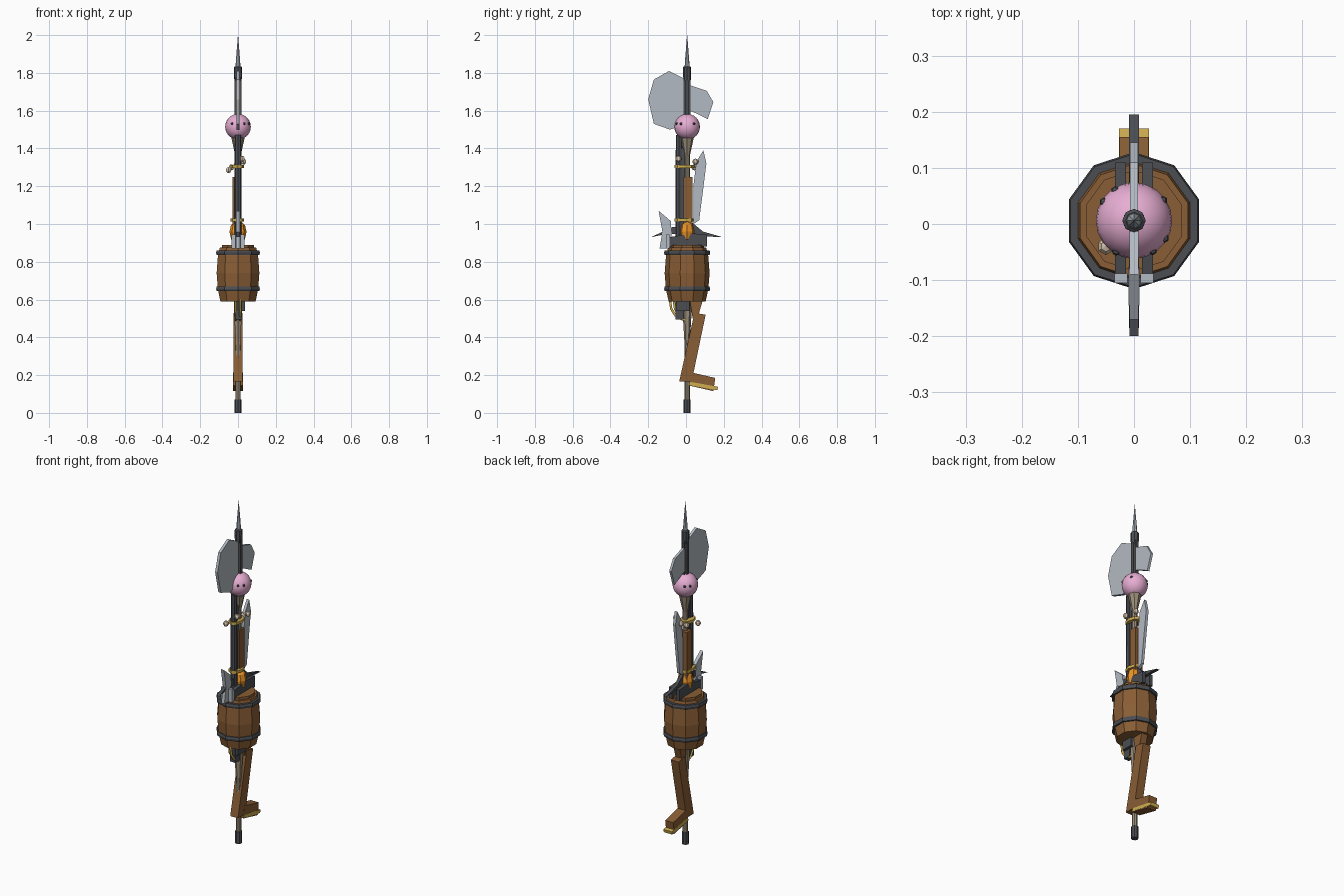
import bpy, bmesh, math
from mathutils import Vector

if "Cube" in bpy.data.objects:
    bpy.data.objects.remove(bpy.data.objects["Cube"])

CY = 0.006  # pole axis


def mat(name, r, g, b):
    m = bpy.data.materials.new(name)
    m.diffuse_color = (r, g, b, 1)
    m.use_nodes = True
    m.node_tree.nodes["Principled BSDF"].inputs["Base Color"].default_value = m.diffuse_color
    return m


WOOD = mat("wood", 0.25, 0.11, 0.035)
POLE = mat("pole_wood", 0.33, 0.27, 0.19)
IRON = mat("iron", 0.07, 0.075, 0.085)
STEEL = mat("steel", 0.45, 0.49, 0.54)
GOLD = mat("gold", 0.62, 0.42, 0.08)
PINK = mat("pink", 0.80, 0.42, 0.65)
ORANGE = mat("orange", 0.85, 0.30, 0.02)
BONE = mat("bone", 0.68, 0.55, 0.42)


def finish(name, bm, material):
    bmesh.ops.recalc_face_normals(bm, faces=bm.faces)
    me = bpy.data.meshes.new(name)
    bm.to_mesh(me)
    bm.free()
    ob = bpy.data.objects.new(name, me)
    bpy.context.collection.objects.link(ob)
    me.materials.append(material)
    return ob


def lathe(name, profile, material, n=8, x=0, y=CY, sx=1, sy=1, phase=math.pi / 2):
    """Stack of n-sided rings from (radius, z) pairs, capped at both ends."""
    bm = bmesh.new()
    rings = [[bm.verts.new((x + sx * r * math.cos(phase + i * math.tau / n),
                            y + sy * r * math.sin(phase + i * math.tau / n), z))
              for i in range(n)] for r, z in profile]
    for a, b in zip(rings, rings[1:]):
        for i in range(n):
            j = (i + 1) % n
            bm.faces.new((a[i], a[j], b[j], b[i]))
    bm.faces.new(rings[0])
    bm.faces.new(rings[-1])
    return finish(name, bm, material)


def plate(name, pts, x0, x1, material):
    """Outline in (y, z) extruded from x0 to x1."""
    bm = bmesh.new()
    f = bm.faces.new([bm.verts.new((x0, y, z)) for y, z in pts])
    new = bmesh.ops.extrude_face_region(bm, geom=[f])["geom"]
    bmesh.ops.translate(bm, vec=(x1 - x0, 0, 0),
                        verts=[v for v in new if isinstance(v, bmesh.types.BMVert)])
    return finish(name, bm, material)


def box(name, x0, x1, y0, y1, z0, z1, material):
    return plate(name, [(y0, z0), (y1, z0), (y1, z1), (y0, z1)], x0, x1, material)


def ball(name, c, r, material, u=8, v=6):
    bm = bmesh.new()
    bmesh.ops.create_uvsphere(bm, u_segments=u, v_segments=v, radius=r)
    bmesh.ops.translate(bm, vec=c, verts=bm.verts)
    return finish(name, bm, material)


# Pole, foot cap and lower taper
lathe("pole", [(0.014, 0.05), (0.014, 1.80)], POLE)
lathe("pole_foot_cap", [(0.019, 0), (0.019, 0.07)], IRON)
lathe("lower_taper", [(0.009, 0.28), (0.023, 0.52), (0.023, 0.60)], POLE, 6)

# Axe head: socket straps, collar, spike and blades
for s in (-1, 1):
    box("socket_strap", s * 0.009, s * 0.018, CY - 0.01, CY + 0.01, 1.55, 1.80, IRON)
    box("socket_strap_edge", -0.008, 0.008, CY + s * 0.011, CY + s * 0.019, 1.55, 1.80, IRON)
lathe("socket_collar", [(0.019, 1.76), (0.021, 1.78), (0.021, 1.83), (0.015, 1.835)], IRON)
lathe("top_spike", [(0.014, 1.82), (0.010, 1.88), (0.0005, 2.0)], STEEL)
plate("axe_blade", [(-0.01, 1.77), (-0.09, 1.81), (-0.17, 1.765), (-0.20, 1.66),
                    (-0.17, 1.53), (-0.085, 1.50), (-0.04, 1.515), (-0.01, 1.58)],
      -0.008, 0.008, STEEL)
plate("back_blade", [(0.02, 1.735), (0.11, 1.705), (0.145, 1.645), (0.115, 1.555),
                     (0.055, 1.585), (0.02, 1.60)], -0.007, 0.007, STEEL)

# Pink ball with dark studs and neck funnel
pink = ball("pink_ball", (0, CY, 1.515), 0.068, PINK, 20, 12)
bpy.context.view_layer.objects.active = pink
pink.select_set(True)
bpy.ops.object.shade_smooth_by_angle(angle=math.radians(40))
for a in (35, 122, 148, 240, 302, 330):
    d = Vector((math.cos(math.radians(a)), math.sin(math.radians(a)), 0.25)).normalized()
    ball("ball_stud", Vector((0, CY, 1.515)) + d * 0.065, 0.008, IRON, 6, 4)
lathe("neck_funnel", [(0.014, 1.36), (0.036, 1.46)], POLE)
for x, y, z in ((-0.05, -0.04, 1.285), (-0.035, 0.045, 1.30), (0.022, -0.04, 1.345),
                (0.03, 0.05, 1.33), (-0.01, 0.06, 1.31)):
    ball("bone_bead", (x, y, z), 0.016, BONE, 6, 5)

# Long gun: barrel, fore stock and gold bands
lathe("gun_barrel", [(0.019, 0.88), (0.017, 1.47)], IRON, 8, y=-0.037)
box("gun_rib", -0.01, 0.01, -0.03, -0.008, 0.9, 1.40, IRON)
box("fore_stock", -0.029, 0.018, -0.012, 0.034, 0.88, 1.25, WOOD)
for z in (1.02, 1.305):
    lathe("gold_band", [(0.042, z - 0.008), (0.042, z + 0.008)], GOLD, 8,
          x=-0.004, y=-0.008, sx=0.85, sy=1.25)

# Back feather blade
plate("back_knife", [(0.04, 1.0), (0.07, 1.02), (0.108, 1.32), (0.092, 1.39),
                     (0.055, 1.33), (0.04, 1.21)], -0.008, 0.008, STEEL)

# Keg, lid and iron hoops
lathe("keg", [(0.098, 0.59), (0.112, 0.655), (0.119, 0.74), (0.112, 0.83),
              (0.101, 0.875)], WOOD, 10)
lathe("keg_lid", [(0.09, 0.87), (0.09, 0.89)], WOOD, 10)
for z in (0.656, 0.848):
    lathe("keg_hoop", [(0.119, z - 0.012), (0.122, z), (0.119, z + 0.012)], IRON, 10)

# Lock blocks and front fin above the keg
for s in (-1, 1):
    plate("lock_block", [(-0.09, 0.88), (0.11, 0.88), (0.11, 0.945), (0.03, 0.95), (-0.09, 0.93)],
          s * 0.014, s * 0.034, IRON)
    box("lock_face", s * 0.012, s * 0.035, -0.105, -0.088, 0.87, 0.945, STEEL)
plate("front_fin", [(-0.145, 1.07), (-0.08, 1.015), (-0.075, 0.87), (-0.14, 0.87), (-0.125, 0.96)],
      -0.01, 0.01, STEEL)

# Orange bulb with pointed cap and dark side spikes
lathe("orange_bulb", [(0.015, 0.895), (0.035, 0.92), (0.043, 0.96), (0.035, 0.995),
                      (0.019, 1.01), (0.004, 1.065)], ORANGE, 8, sx=1.05, sy=0.95)
plate("front_spike", [(-0.185, 0.93), (-0.07, 0.985), (0.0, 0.975), (0.0, 0.94), (-0.09, 0.95)],
      -0.009, 0.009, IRON)
plate("rear_spike", [(0.195, 0.93), (0.09, 0.96), (0.03, 1.01), (0.02, 0.96), (0.09, 0.935)],
      -0.009, 0.009, IRON)

# Breech and curled trigger guards under the keg
box("breech", 0.008, 0.036, -0.05, 0.018, 0.54, 0.60, IRON)
box("breech_tail", -0.012, 0.02, -0.055, -0.012, 0.495, 0.60, IRON)
for k, (w, x) in enumerate(((0.0, 0.012), (0.02, -0.012))):
    cu = bpy.data.curves.new("trigger_guard", "CURVE")
    cu.dimensions = "3D"
    cu.bevel_depth = 0.007
    cu.bevel_resolution = 1
    sp = cu.splines.new("POLY")
    path = [(-0.085 + w, 0.60), (-0.078 + w, 0.55), (-0.055 + w, 0.515), (-0.02, 0.495), (0.005, 0.49)]
    sp.points.add(len(path) - 1)
    for p, (y, z) in zip(sp.points, path):
        p.co = (x, y, z, 1)
    cu.materials.append(GOLD)
    bpy.context.collection.objects.link(bpy.data.objects.new("trigger_guard", cu))

# Wooden butt stock bent into a foot with a gold sole
plate("butt_neck", [(0.02, 0.60), (0.09, 0.60), (0.065, 0.515), (0.035, 0.50)], -0.02, 0.02, WOOD)
plate("butt_leg", [(0.045, 0.53), (0.104, 0.52), (0.03, 0.165), (-0.036, 0.165)],
      -0.025, 0.025, WOOD)
plate("butt_foot", [(0.025, 0.215), (0.155, 0.185), (0.145, 0.115), (0.015, 0.145)],
      -0.026, 0.026, WOOD)
plate("gold_sole", [(0.02, 0.165), (0.17, 0.138), (0.166, 0.12), (0.016, 0.147)],
      -0.027, 0.027, GOLD)
